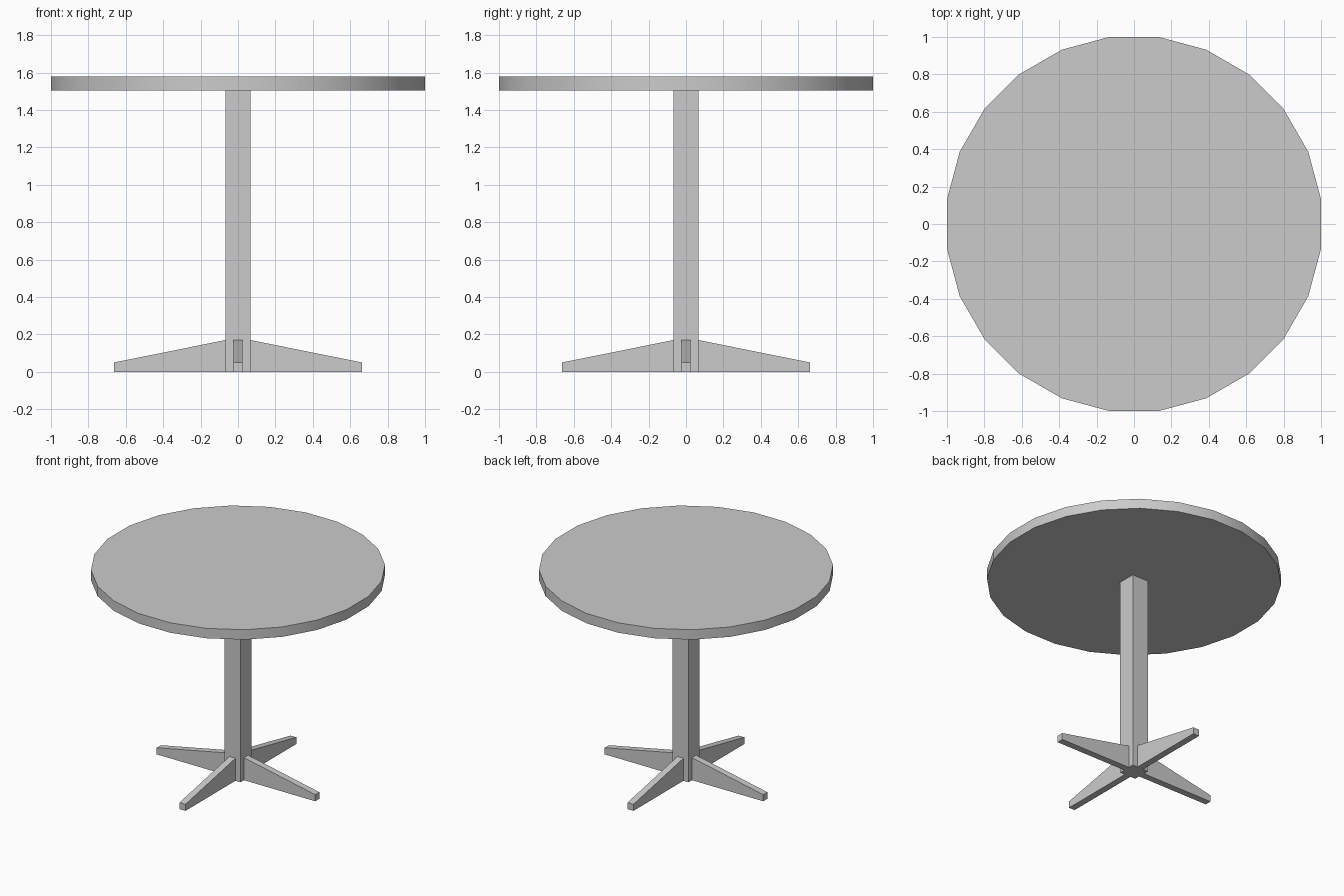
import bpy
import bmesh
from math import radians, cos
from mathutils import Matrix

if "Cube" in bpy.data.objects:
    bpy.data.objects.remove(bpy.data.objects["Cube"], do_unlink=True)

grey = bpy.data.materials.new("plain grey")
grey.use_nodes = True
grey.diffuse_color = (0.6, 0.6, 0.6, 1)
grey.node_tree.nodes["Principled BSDF"].inputs["Base Color"].default_value = grey.diffuse_color

TOP_Z, UNDER_Z = 1.58, 1.505
POST, LEG = 0.067, 0.025  # half widths


def add_object(name, bm):
    bmesh.ops.recalc_face_normals(bm, faces=bm.faces)
    mesh = bpy.data.meshes.new(name)
    bm.to_mesh(mesh)
    bm.free()
    mesh.materials.append(grey)
    obj = bpy.data.objects.new(name, mesh)
    bpy.context.collection.objects.link(obj)
    return obj


# Round tabletop with flats facing the four axes
bm = bmesh.new()
sides = 24
radius = 1 / cos(radians(180 / sides))
place = Matrix.Translation((0, 0, (TOP_Z + UNDER_Z) / 2)) @ Matrix.Rotation(radians(180 / sides), 4, "Z")
bmesh.ops.create_cone(bm, cap_ends=True, segments=sides, radius1=radius, radius2=radius,
                      depth=TOP_Z - UNDER_Z, matrix=place)
tabletop = add_object("tabletop", bm)
bpy.context.view_layer.objects.active = tabletop
tabletop.select_set(True)
bpy.ops.object.shade_smooth_by_angle(angle=radians(30))

# Square post
bm = bmesh.new()
bmesh.ops.create_cube(bm, size=1, matrix=Matrix.Translation((0, 0, UNDER_Z / 2))
                      @ Matrix.Diagonal((2 * POST, 2 * POST, UNDER_Z, 1)))
add_object("post", bm)

# Four tapered feet, extruded from one side profile
profile = [(POST, 0), (0.663, 0), (0.663, 0.05), (POST, 0.17)]
for i, side in enumerate(("left", "back", "right", "front")):
    bm = bmesh.new()
    face = bm.faces.new([bm.verts.new((x, -LEG, z)) for x, z in profile])
    extruded = bmesh.ops.extrude_face_region(bm, geom=[face])["geom"]
    moved = [v for v in extruded if isinstance(v, bmesh.types.BMVert)]
    bmesh.ops.translate(bm, verts=moved, vec=(0, 2 * LEG, 0))
    bmesh.ops.rotate(bm, verts=bm.verts, matrix=Matrix.Rotation(radians(90 * i), 3, "Z"))
    add_object(side + "_foot", bm)
